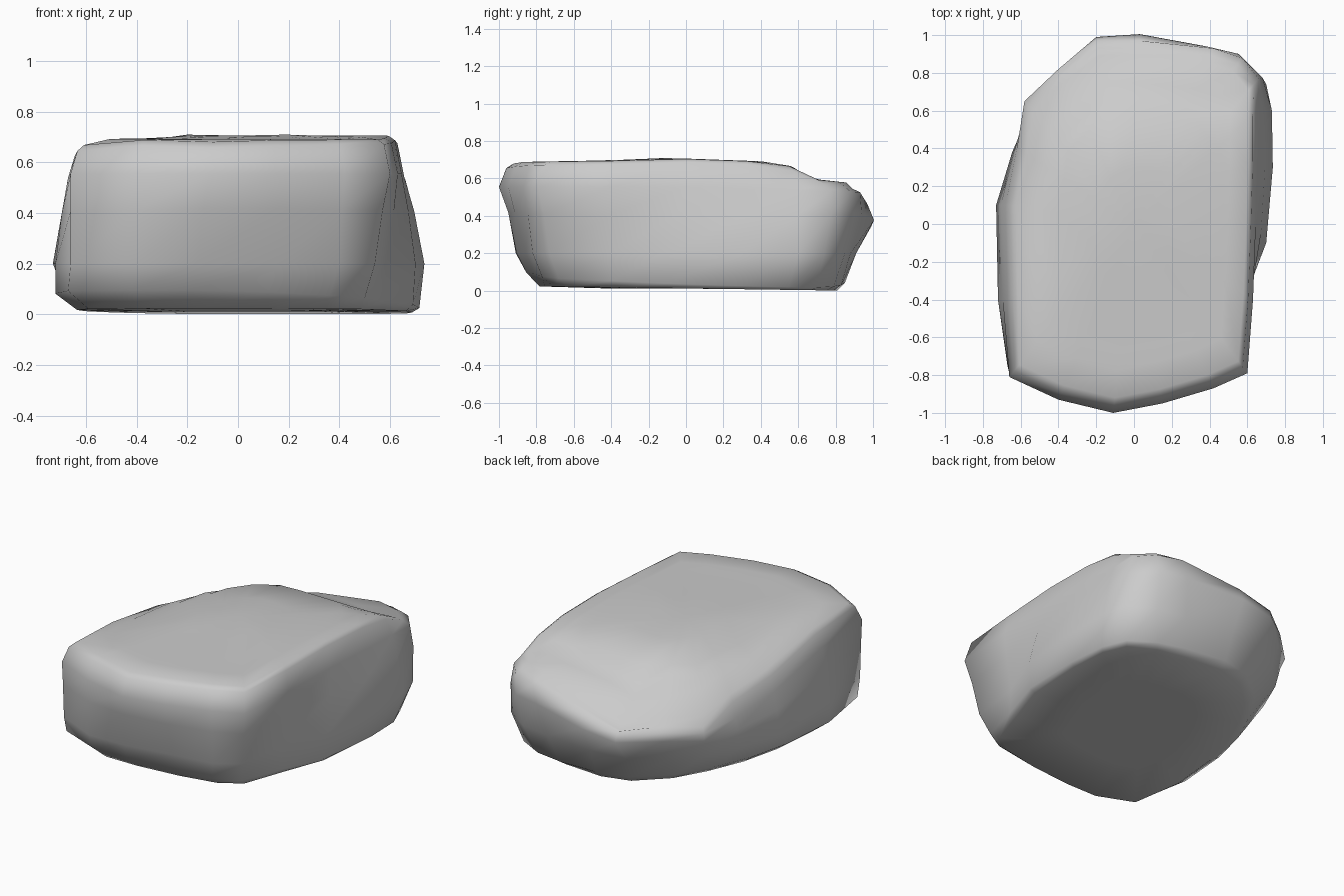
import bpy, bmesh
from mathutils import Vector

if "Cube" in bpy.data.objects:
    bpy.data.objects.remove(bpy.data.objects["Cube"])

# Plan outlines of the boulder, counter-clockwise from the front centre
UPPER = [(-.11, -1), (.15, -.95), (.42, -.87), (.60, -.79), (.63, -.4), (.645, 0), (.655, .35),
         (.655, .6), (.66, .77), (.57, .88), (.42, .93), (.03, .97), (-.2, .97), (-.4, .82),
         (-.58, .65), (-.62, .4), (-.68, .1), (-.67, -.4), (-.66, -.81), (-.4, -.93)]
MIDDLE = [(-.16, -.90), (.15, -.88), (.40, -.82), (.54, -.73), (.60, -.4), (.70, -.1), (.735, .3),
          (.73, .6), (.70, .74), (.54, .85), (.35, .88), (.03, .91), (-.2, .88), (-.4, .75),
          (-.55, .60), (-.645, .38), (-.73, .1), (-.72, -.4), (-.66, -.79), (-.4, -.90)]
LOWER = [(-.18, -.85), (.12, -.82), (.36, -.77), (.50, -.68), (.59, -.4), (.69, -.1), (.715, .3),
         (.70, .55), (.64, .7), (.48, .79), (.3, .83), (.03, .85), (-.17, .80), (-.37, .63),
         (-.50, .43), (-.61, .2), (-.68, -.05), (-.72, -.4), (-.67, -.75), (-.42, -.85)]


def lerp_table(v, table):
    for (a, p), (b, q) in zip(table, table[1:]):
        if v <= b:
            return p + (q - p) * max(0, (v - a) / (b - a))
    return table[-1][1]


def left_slope(x, y):
    """How far the back left shoulder falls away."""
    side = min(1, max(0, (-x - .2) / .4))
    chamfer = min(1, max(0, (.7 * (y - x) - .48) / .36))
    return (.10 * side * lerp_table(y, [(-.5, 0), (0, .9), (.35, 1), (.6, .6), (.75, .2)])
            + .15 * chamfer)


def top_height(x, y):
    """Flat top with a lower shelf along the back."""
    z = lerp_table(y, [(-1, .67), (-.87, .69), (-.4, .695), (-.1, .71), (.4, .692),
                       (.57, .665), (.65, .60), (.86, .58), (.94, .54)])
    return z - left_slope(x, y) - .03 * max(0, -x - .5) / .15


bm = bmesh.new()
rings = []


def add_ring(points, height):
    rings.append([bm.verts.new((x, y, height(x, y))) for x, y in points])


def scaled(points, s):
    return [(x * s, y * s) for x, y in points]


# Tapered underside and sides
add_ring(scaled(LOWER, .5), lambda x, y: .012)
add_ring([(x * (.96 if x > 0 else .88), y * (.95 if y > 0 else .92)) for x, y in LOWER],
         lambda x, y: .012 - .014 * y)
add_ring(LOWER, lambda x, y: .07 - .03 * y - .035 * max(0, x) / .7)
add_ring(MIDDLE, lambda x, y: .2)
# Widest belt: bulges outward at the back
belt = [((a + c) / 2, (b + d) / 2 + (.065 if b > .95 else .035 if d > .8 else .02 if d > .6 else 0))
        for (a, b), (c, d) in zip(UPPER, MIDDLE)]
add_ring(belt, lambda x, y: .42 - .02 * abs(x) - .5 * left_slope(x, y))
add_ring(UPPER, lambda x, y: .555 - .03 * max(0, y) - .85 * left_slope(x, y))

# Rounded rim and nearly flat top
for s, drop in ((.96, .02), (.92, .002), (.77, 0), (.68, 0), (.6, 0), (.3, 0)):
    add_ring(scaled(UPPER, s), lambda x, y: top_height(x, y) - drop)

# Skin the rings together and close both ends
n = len(UPPER)
for low, high in zip(rings, rings[1:]):
    for i in range(n):
        j = (i + 1) % n
        bm.faces.new((low[i], low[j], high[j], high[i]))
for ring, z in ((rings[0], .012), (rings[-1], .705)):
    centre = bm.verts.new((0, 0, z))
    for i in range(n):
        bm.faces.new((ring[i], ring[(i + 1) % n], centre))

# Worn hollows and bulges in the front and right faces
for spot, push, radius in (((.15, -.85, .2), (0, .03, 0), .2),
                           ((.62, -.4, .2), (-.02, 0, 0), .2),
                           ((-.3, -.9, .2), (0, -.02, 0), .2)):
    for v in bm.verts:
        d = (v.co - Vector(spot)).length
        if d < radius:
            v.co += Vector(push) * (1 - d / radius)

bmesh.ops.recalc_face_normals(bm, faces=bm.faces)
for f in bm.faces:
    f.smooth = True
mesh = bpy.data.meshes.new("boulder")
bm.to_mesh(mesh)
bm.free()
boulder = bpy.data.objects.new("boulder", mesh)
bpy.context.collection.objects.link(boulder)
